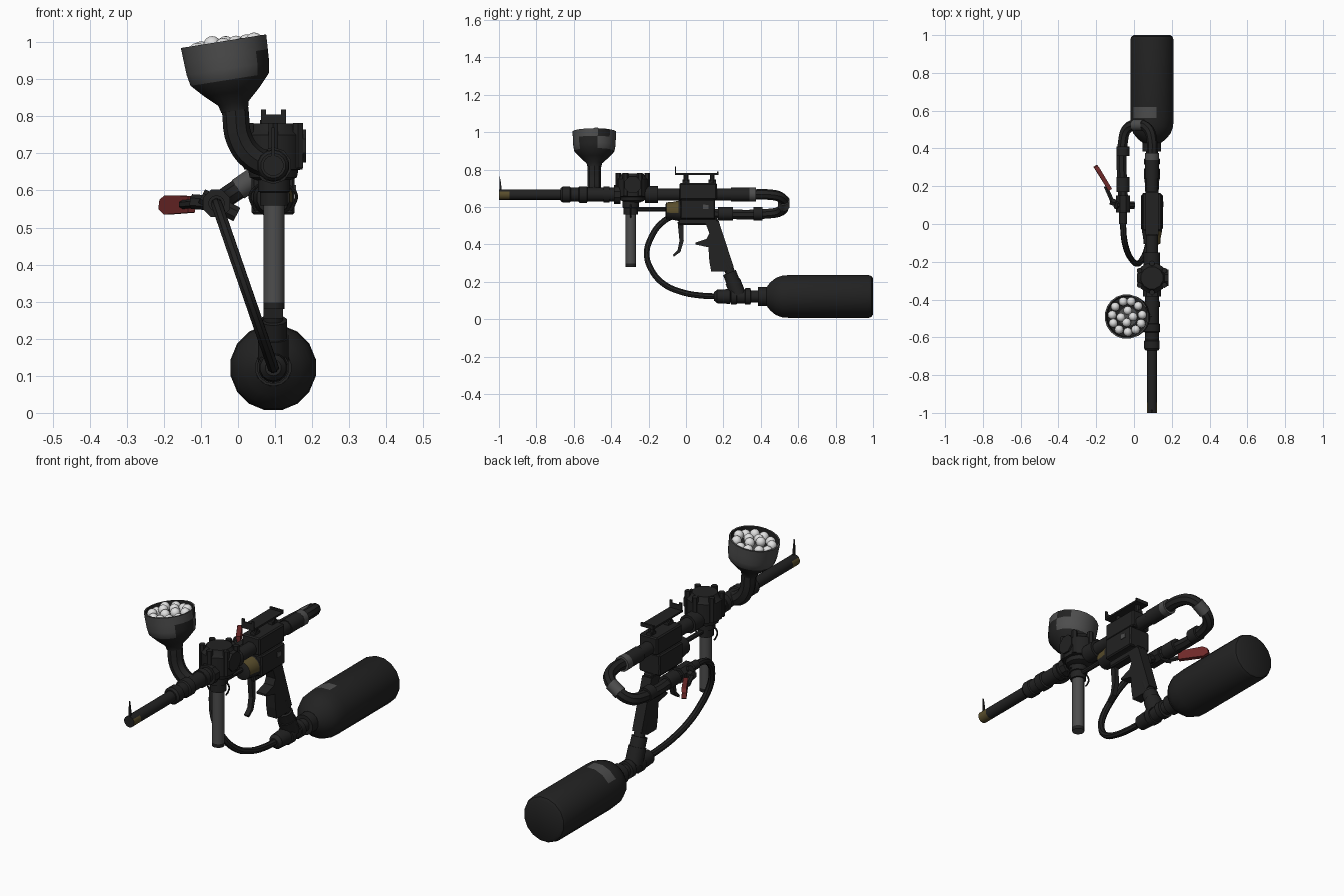
import bpy, bmesh, math, random
from mathutils import Vector

if "Cube" in bpy.data.objects:
    bpy.data.objects.remove(bpy.data.objects["Cube"])

random.seed(4)


def material(name, r, g, b):
    m = bpy.data.materials.new(name)
    m.diffuse_color = (r, g, b, 1)
    m.use_nodes = True
    m.node_tree.nodes["Principled BSDF"].inputs["Base Color"].default_value = m.diffuse_color
    return m


BLACK = material("matte black", 0.016, 0.016, 0.016)
GREY = material("worn grey", 0.075, 0.075, 0.075)
WHITE = material("ball white", 0.75, 0.75, 0.75)
RED = material("handle red", 0.16, 0.022, 0.022)
BRASS = material("worn brass", 0.10, 0.075, 0.025)
X, Z = 0.095, 0.667          # main barrel axis
TANK_Z = 0.122


def finish(name, bm, mats, smooth=True):
    bmesh.ops.recalc_face_normals(bm, faces=bm.faces)
    me = bpy.data.meshes.new(name)
    bm.to_mesh(me)
    bm.free()
    ob = bpy.data.objects.new(name, me)
    bpy.context.collection.objects.link(ob)
    for m in mats:
        me.materials.append(m)
    if smooth:
        bpy.ops.object.select_all(action='DESELECT')
        ob.select_set(True)
        bpy.context.view_layer.objects.active = ob
        bpy.ops.object.shade_smooth_by_angle(angle=math.radians(35))
    return ob


def lathe(name, base, axis, profile, mats=(BLACK,), sides=14, rule=None):
    """Turn (distance, radius) pairs round an axis; rule picks a face's material."""
    bm = bmesh.new()
    base, rot = Vector(base), Vector(axis).to_track_quat('Z', 'Y')
    rings = []
    for d, r in profile:
        rings.append([bm.verts.new(base + rot @ Vector((
            r * math.cos(2 * math.pi * (i + .5) / sides),
            r * math.sin(2 * math.pi * (i + .5) / sides), d))) for i in range(sides)])
    for k in range(len(rings) - 1):
        for i in range(sides):
            j = (i + 1) % sides
            f = bm.faces.new((rings[k][i], rings[k][j], rings[k + 1][j], rings[k + 1][i]))
            if rule:
                f.material_index = rule(k, f.calc_center_median())
    bm.faces.new(rings[0])
    bm.faces.new(rings[-1])
    return finish(name, bm, mats)


def rod(name, a, b, r, mat=BLACK, sides=12):
    a, b = Vector(a), Vector(b)
    return lathe(name, a, b - a, [(0, r), ((b - a).length, r)], (mat,), sides)


def along_y(name, y0, y1, r, mat=BLACK, x=X, z=Z, sides=14):
    return rod(name, (x, y0, z), (x, y1, z), r, mat, sides)


def box(name, x, y, z, mat=BLACK, bevel=0.006):
    bm = bmesh.new()
    bmesh.ops.create_cube(bm, size=1)
    for v in bm.verts:
        for i, (lo, hi) in enumerate((x, y, z)):
            v.co[i] = lo if v.co[i] < 0 else hi
    if bevel:
        bmesh.ops.bevel(bm, geom=bm.edges[:], offset=bevel, segments=1, affect='EDGES')
    return finish(name, bm, (mat,), False)


def plate(name, outline, x0, x1, mat=BLACK):
    """Extrude a (y, z) outline across x."""
    bm = bmesh.new()
    f = bm.faces.new([bm.verts.new((x0, y, z)) for y, z in outline])
    new = bmesh.ops.extrude_face_region(bm, geom=[f])['geom']
    bmesh.ops.translate(bm, vec=(x1 - x0, 0, 0),
                        verts=[v for v in new if isinstance(v, bmesh.types.BMVert)])
    return finish(name, bm, (mat,), False)


def pipe(name, points, r, mat=BLACK):
    cu = bpy.data.curves.new(name, 'CURVE')
    cu.dimensions, cu.bevel_depth, cu.bevel_resolution = '3D', r, 2
    cu.use_fill_caps, cu.resolution_u = True, 5
    sp = cu.splines.new('BEZIER')
    sp.bezier_points.add(len(points) - 1)
    for bp, p in zip(sp.bezier_points, points):
        bp.co = p
        bp.handle_left_type = bp.handle_right_type = 'AUTO'
    cu.materials.append(mat)
    ob = bpy.data.objects.new(name, cu)
    bpy.context.collection.objects.link(ob)
    bpy.ops.object.select_all(action='DESELECT')
    ob.select_set(True)
    bpy.context.view_layer.objects.active = ob
    bpy.ops.object.convert(target='MESH')
    bpy.ops.object.shade_smooth_by_angle(angle=math.radians(35))


# Barrel, muzzle and couplings
lathe("barrel", (X, -1, Z), (0, 1, 0), [(0, .02), (0, .028), (.055, .028), (.34, .028)],
      (BLACK, BRASS), rule=lambda k, c: int(k == 1 and c.z < Z + .012))
plate("front_sight", [(-.998, .69), (-.985, .69), (-.99, .735), (-.997, .77)], X - .004, X + .004)
lathe("barrel_coupling", (X, -.67, Z), (0, 1, 0),
      [(0, .034), (.01, .042), (.05, .042), (.055, .037), (.095, .037), (.1, .044), (.14, .044), (.145, .036)])
along_y("feed_tee", -.54, -.36, .037)
for y in (-.56, -.44):
    along_y("tee_collar", y, y + .03, .043)

# Feed neck and hopper
pipe("feed_neck", [(X, -.49, Z), (.045, -.49, .685), (.005, -.49, .735), (-.008, -.49, .82)], .036)
lathe("hopper", (-.009, -.49, .815), (-.16, 0, 1),
      [(0, .037), (.02, .042), (.05, .075), (.085, .108), (.115, .114), (.15, .116), (.19, .118),
       (.19, .110), (.155, .108), (.15, .05)], (GREY, BLACK), 20,
      lambda k, c: int(k < 3 or k > 6 or (c.x > .055 and (c.y > -.49) == (k > 4))))
axis = Vector((-.16, 0, 1)).normalized()
rot = axis.to_track_quat('Z', 'Y')
bm = bmesh.new()
for ring, (n, r, h) in enumerate(((4, .032, .182), (11, .082, .172))):
    for i in range(n):
        a = 2 * math.pi * (i + random.uniform(-.1, .1)) / n
        p = Vector((-.009, -.49, .815)) + rot @ Vector(
            (r * math.cos(a), r * math.sin(a), h + random.uniform(-.008, .006)))
        g = bmesh.ops.create_uvsphere(bm, u_segments=12, v_segments=8, radius=.0235)
        bmesh.ops.translate(bm, verts=g['verts'], vec=p)
finish("balls", bm, (WHITE,))

# Receiver hub with bolts, side knob and front cap
CY = -.285
lathe("receiver_hub", (X, CY, .625), (0, 0, 1),
      [(0, .04), (.01, .066), (.03, .07), (.032, .082), (.125, .082), (.135, .07), (.155, .06)], sides=12)
for i in range(6):
    a = math.pi * (i + .5) / 3
    px, py = X + .077 * math.cos(a), CY + .077 * math.sin(a)
    rod("hub_bolt", (px, py, .66), (px, py, .782), .015, sides=6)
rod("side_knob", (.15, CY, .72), (.183, CY, .72), .048, sides=8)
along_y("hub_front_cap", -.385, -.35, .05, sides=10)
along_y("hub_rear_cap", -.22, -.15, .045)

# Vertical pump tube under the hub
lathe("pump_tube", (X + .002, -.295, .28), (0, 0, 1),
      [(0, .029), (.018, .029), (.29, .029)], (GREY, BLACK), 14, lambda k, c: int(k == 0))
lathe("pump_collar", (X + .002, -.295, .56), (0, 0, 1), [(0, .038), (.035, .038), (.037, .044), (.07, .044)])
for s in (-1, 1):
    pipe("spring_clip", [(X + s * .04, -.295, .615), (X + s * .062, -.295, .59),
                         (X + s * .055, -.295, .56), (X + s * .045, -.295, .545)], .004)

# Upper tube, its couplings and the return bend
along_y("upper_tube", -.17, .26, .033)
along_y("upper_coupling", .24, .37, .037)
along_y("upper_band", .34, .375, .038, GREY)
LX, LZ = -.058, .565
pipe("return_bend", [(X, .36, Z), (X, .44, Z), (X - .022, .505, Z - .014), ((X + LX) / 2, .525, (Z + LZ) / 2),
                     (LX + .022, .505, LZ + .014), (LX, .44, LZ), (LX, .12, LZ)], .028)
rod("bend_band", (.05, .523, .637), (.0, .523, .603), .031, GREY)
for y0, y1 in ((.17, .25), (.36, .41)):
    along_y("return_coupling", y0, y1, .036, x=LX, z=LZ)

# Ball valve with lever
along_y("valve_body", .06, .15, .04, x=LX, z=LZ, sides=8)
along_y("valve_nipple", .0, .06, .022, x=LX, z=LZ)
rod("valve_cross", (LX + .055, .1, LZ - .03), (LX - .04, .1, LZ + .02), .022, sides=8)
rod("valve_stem", (LX, .1, LZ), (-.125, .12, .57), .02, sides=6)
rod("lever_arm", (-.115, .12, .565), (-.15, .2, .562), .012, sides=6)
bm = bmesh.new()
quad = [(-.135, .175, .54), (-.20, .283, .535), (-.215, .303, .55),
        (-.212, .298, .575), (-.198, .28, .587), (-.135, .175, .585)]
f = bm.faces.new([bm.verts.new(p) for p in quad])
new = bmesh.ops.extrude_face_region(bm, geom=[f])['geom']
bmesh.ops.translate(bm, vec=(.019, .011, 0), verts=[v for v in new if isinstance(v, bmesh.types.BMVert)])
finish("valve_lever", bm, (RED,), False)

# Hose lying in a slanted plane
hose = [(.02, .565), (-.06, .555), (-.13, .515), (-.185, .44), (-.21, .35),
        (-.185, .265), (-.12, .19), (-.02, .145), (.08, .127), (.18, .122)]
pipe("hose", [(LX + (LZ - z) / (LZ - .122) * (X - LX), y, z) for y, z in hose], .016)

# Lower body, trigger and guard rod
lathe("lower_body", (X, -.11, .58), (0, 1, 0), [(0, .03), (.005, .045), (.04, .048), (.07, .054), (.265, .054)],
      (BLACK, BRASS), 14, lambda k, c: int(k in (1, 2) and c.x > X and c.z > .57))
box("body_block", (.037, .153), (-.03, .155), (.535, .64))
box("upper_block", (.045, .145), (-.035, .165), (.64, .728))
box("trigger_frame", (.07, .12), (-.04, .17), (.505, .54))
plate("scuff", [(.09, .59), (.12, .59), (.12, .61), (.09, .615)], .151, .156, GREY)
along_y("pump_rod", -.27, -.1, .012, z=.588, sides=8)
plate("trigger", [(-.045, .52), (-.015, .52), (-.012, .42), (-.03, .36), (-.065, .335), (-.07, .345),
                  (-.045, .37), (-.035, .42)], X - .012, X + .012)

# Sight rail on two posts
box("sight_rail", (.06, .13), (-.06, .175), (.772, .781), bevel=0)
for y in (.0, .14):
    rod("rail_post", (X, y, .72), (X, y, .775), .014, sides=8)
    along_y("post_foot", y - .02, y + .02, .014, z=.733, sides=6)
box("rail_rear_notch", (.06, .13), (.165, .175), (.78, .79), bevel=0)
box("rail_front_notch", (.062, .13), (-.06, -.053), (.78, .805), bevel=0)
for x in (.062, .116):
    box("notch_ear", (x, x + .014), (-.06, -.053), (.80, .818), bevel=0)

# Grip and the post joining it to the tank line
plate("grip", [(.10, .525), (.175, .525), (.255, .28), (.21, .255), (.135, .255), (.125, .31),
               (.12, .385), (.05, .40), (.05, .41), (.11, .43), (.125, .46)], X - .026, X + .026)
rod("grip_post", (X, .21, .32), (X, .285, TANK_Z), .027)
rod("grip_collar", (X, .232, .25), (X, .25, .205), .038)
rod("tee_branch", (X, .25, .205), (X, .28, .13), .043)

# Tank line fittings and tank
lathe("hose_fitting", (X, .15, TANK_Z), (0, 1, 0), [(0, .022), (.015, .036), (.085, .04), (.09, .03), (.11, .03)])
lathe("tank_tee", (X, .24, TANK_Z), (0, 1, 0),
      [(0, .044), (.03, .044), (.032, .038), (.075, .038), (.077, .044), (.105, .044), (.107, .032), (.16, .032)])
along_y("tank_neck", .385, .46, .05, z=TANK_Z)
lathe("tank", (X, .43, TANK_Z), (0, 1, 0),
      [(0, .05), (.02, .076), (.05, .101), (.085, .114), (.13, .117), (.19, .117), (.545, .117), (.562, .111), (.57, .098)],
      (BLACK, GREY), 16, lambda k, c: int(k == 4 and c.z > TANK_Z + .08 and c.x < X + .04))
